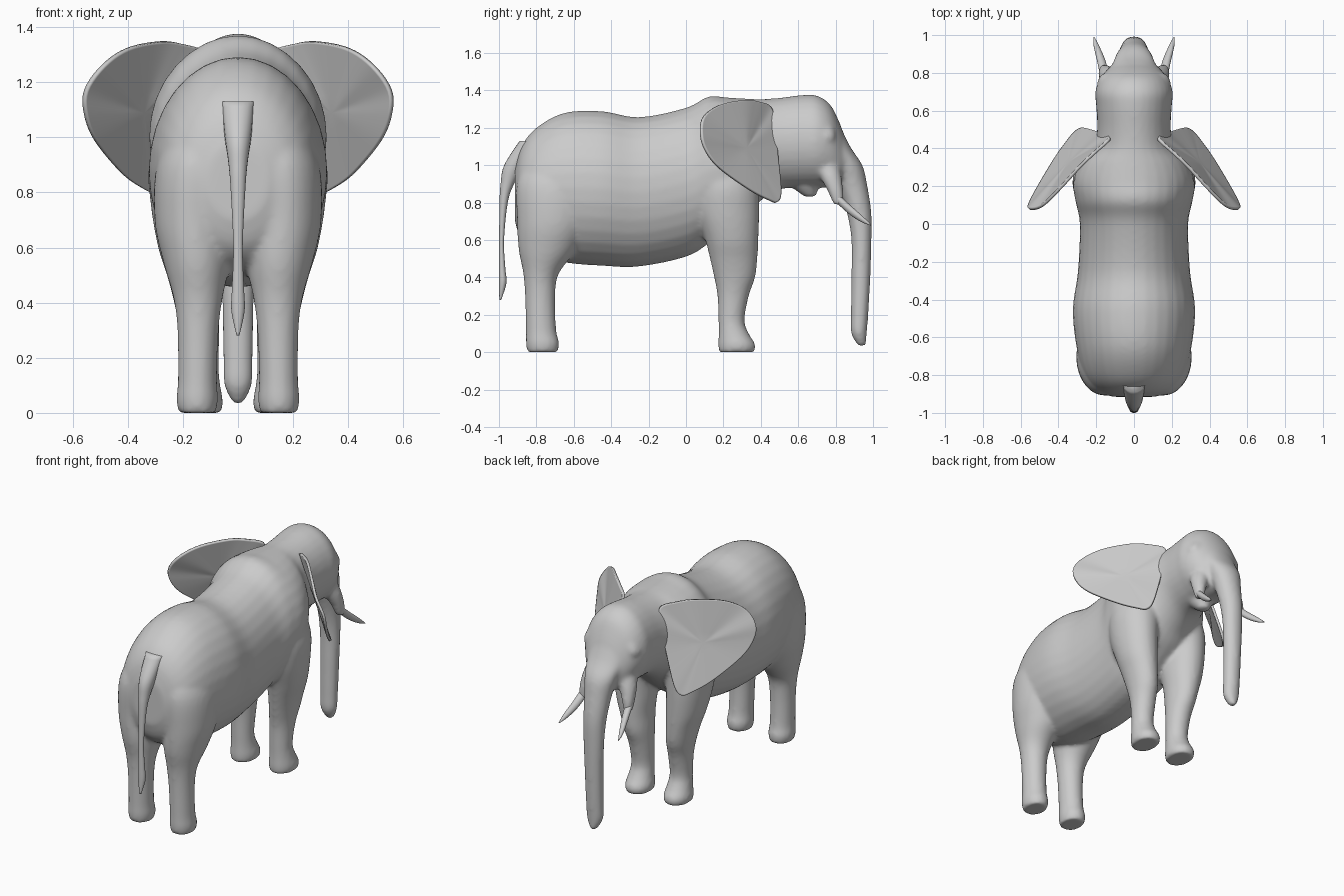
import bpy, bmesh, math
from mathutils import Vector


def smooth_rows(rows, n, closed=False):
    """Catmull-Rom resampling of a list of tuples."""
    out, m = [], len(rows)
    for i in range(m if closed else m - 1):
        if closed:
            p = [Vector(rows[(i + k) % m]) for k in (-1, 0, 1, 2)]
        else:
            p = [Vector(rows[min(max(i + k, 0), m - 1)]) for k in (-1, 0, 1, 2)]
        for j in range(n):
            t = j / n
            out.append(0.5 * (2 * p[1] + (p[2] - p[0]) * t
                              + (2 * p[0] - 5 * p[1] + 4 * p[2] - p[3]) * t * t
                              + (3 * p[1] - p[0] - 3 * p[2] + p[3]) * t ** 3))
    if not closed:
        out.append(Vector(rows[-1]))
    return out


def tube(bm, axis, rows, side=1, n=5, seg=32):
    """Loft ellipses along an axis; row = (position, centre a, centre b, radius a, radius b)."""
    rings = []
    for t, a, b, ra, rb in smooth_rows(rows, n):
        ring = []
        for k in range(seg):
            w = 2 * math.pi * k / seg
            u, v = side * (a + ra * math.cos(w)), b + rb * math.sin(w)
            ring.append(bm.verts.new((u, v, t) if axis == 'z' else (u, t, v)))
        rings.append(ring)
    for r, s in zip(rings, rings[1:]):
        for k in range(seg):
            j = (k + 1) % seg
            bm.faces.new((r[k], r[j], s[j], s[k]))
    bm.faces.new(rings[0])
    bm.faces.new(rings[-1])


def finish(bm, name):
    bmesh.ops.recalc_face_normals(bm, faces=bm.faces)
    me = bpy.data.meshes.new(name)
    bm.to_mesh(me)
    bm.free()
    me.shade_smooth()
    ob = bpy.data.objects.new(name, me)
    bpy.context.collection.objects.link(ob)
    return ob


# torso, neck and skull: (y, top z, bottom z, half width)
profile = [
    (-.915, .98, .70, .11), (-.88, 1.10, .60, .20), (-.80, 1.20, .53, .265),
    (-.65, 1.28, .48, .305), (-.45, 1.289, .462, .324), (-.25, 1.257, .458, .297),
    (0, 1.307, .51, .287), (.12, 1.367, .58, .31), (.22, 1.362, .65, .322),
    (.32, 1.356, .73, .285), (.40, 1.353, .81, .215), (.50, 1.36, .87, .195),
    (.62, 1.375, .88, .20), (.70, 1.372, .88, .205), (.77, 1.325, .88, .18),
    (.82, 1.23, .88, .14), (.86, 1.12, .90, .09)]
body = bmesh.new()
tube(body, 'y', [(y, 0, (a + b) / 2, w, (a - b) / 2) for y, a, b, w in profile])

# trunk
tube(body, 'z', [
    (1.24, 0, .75, .12, .06), (1.10, 0, .80, .125, .078), (1.0, 0, .86, .105, .083),
    (.90, 0, .89, .086, .078), (.75, 0, .925, .071, .066), (.60, 0, .938, .064, .054),
    (.40, 0, .935, .058, .051), (.20, 0, .928, .054, .047), (.10, 0, .925, .05, .042),
    (.035, 0, .94, .02, .022)])

# lower jaw
tube(body, 'z', [(.83, 0, .665, .03, .03), (.90, 0, .63, .075, .08), (1.02, 0, .6, .1, .12)])

for s in (1, -1):
    # hind leg
    tube(body, 'z', [
        (0, .148, -.767, .068, .082), (.05, .148, -.767, .076, .089), (.12, .147, -.775, .071, .081),
        (.30, .145, -.78, .075, .081), (.42, .145, -.775, .09, .095), (.55, .15, -.74, .122, .155),
        (.70, .16, -.71, .143, .193), (.90, .15, -.70, .145, .205), (1.05, .12, -.70, .1, .15)], s)
    # front leg
    tube(body, 'z', [
        (0, .137, .27, .076, .095), (.04, .137, .272, .083, .1), (.10, .137, .255, .073, .081),
        (.17, .137, .243, .067, .07), (.30, .14, .252, .073, .084), (.40, .15, .26, .082, .11),
        (.50, .165, .255, .093, .127), (.60, .178, .245, .112, .142), (.75, .188, .225, .128, .167),
        (.90, .18, .22, .143, .17), (1.05, .15, .22, .12, .15)], s)
    # tusk socket
    tube(body, 'z', [
        (.79, .158, .815, .026, .028), (.86, .15, .80, .04, .042), (.95, .125, .77, .055, .06),
        (1.04, .09, .74, .06, .07)], s)
    # brow
    tube(body, 'z', [
        (1.09, .15, .74, .02, .03), (1.15, .145, .745, .05, .055), (1.22, .12, .73, .045, .055),
        (1.28, .09, .71, .03, .04)], s)

body_ob = finish(body, "body")
rm = body_ob.modifiers.new("fuse", 'REMESH')
rm.mode = 'VOXEL'
rm.voxel_size = 0.012
rm.use_smooth_shade = True
sm = body_ob.modifiers.new("soften", 'SMOOTH')
sm.factor = 0.5
sm.iterations = 10

# tail
tail = bmesh.new()
tube(tail, 'z', [
    (1.13, 0, -.84, .06, .05), (1.0, 0, -.915, .048, .057), (.90, 0, -.955, .034, .036),
    (.80, 0, -.975, .026, .022), (.60, 0, -.986, .017, .013), (.45, 0, -.983, .022, .017),
    (.37, 0, -.98, .024, .02), (.28, 0, -.993, .005, .005)], seg=20)
finish(tail, "tail")


def mirrored(ob):
    ob.modifiers.new("other_side", 'MIRROR').use_axis[0] = True


# tusks
tusk = bmesh.new()
tube(tusk, 'y', [
    (.78, .153, .85, .025, .028), (.87, .175, .767, .022, .027), (.94, .198, .713, .015, .018),
    (.99, .212, .68, .003, .003)], seg=20)
mirrored(finish(tusk, "tusks"))

# ears: closed rim filled with shrinking rings
rim = smooth_rows([
    (.13, .45, 1.31), (.20, .385, 1.338), (.28, .31, 1.347), (.40, .18, 1.322),
    (.49, .095, 1.26), (.553, .08, 1.17), (.553, .105, 1.08), (.515, .18, .985),
    (.42, .34, .87), (.345, .445, .815), (.305, .49, .805), (.265, .505, .87),
    (.19, .485, 1.08), (.15, .475, 1.22)], 5, closed=True)
mid = Vector((.345, .32, 1.09))
ear = bmesh.new()
rings = [[ear.verts.new(mid + (p - mid) * f) for p in rim] for f in (1, .97, .85, .65, .45, .25)]
m = len(rim)
for r, q in zip(rings, rings[1:]):
    for k in range(m):
        j = (k + 1) % m
        ear.faces.new((r[k], r[j], q[j], q[k]))
centre = ear.verts.new(mid)
for k in range(m):
    ear.faces.new((rings[-1][k], rings[-1][(k + 1) % m], centre))
ears = finish(ear, "ears")
th = ears.modifiers.new("thickness", 'SOLIDIFY')
th.thickness = 0.016
th.offset = 0
mirrored(ears)
